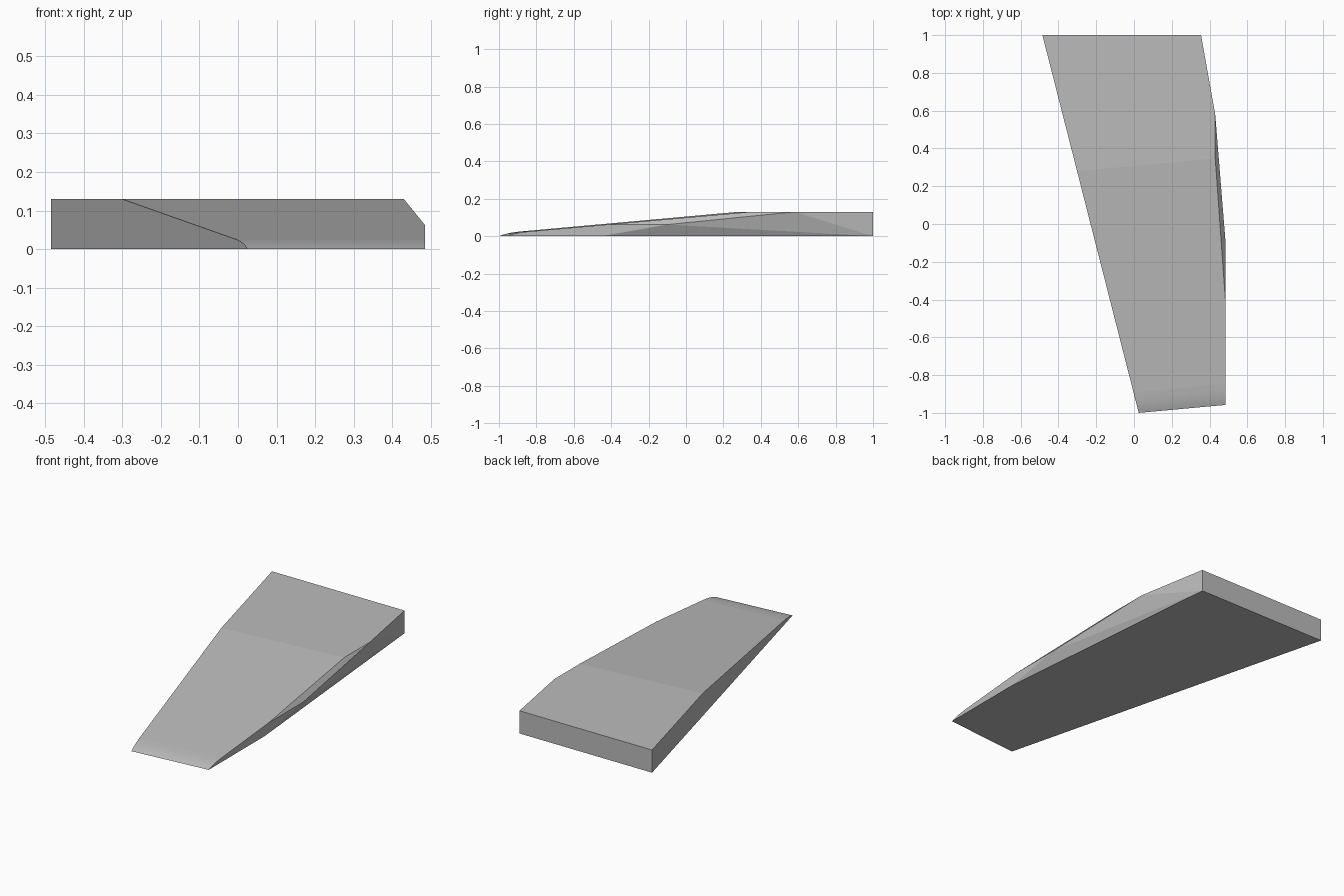
import bpy
import bmesh
from mathutils import Vector

cube = bpy.data.objects.get("Cube")
if cube:
    bpy.data.objects.remove(cube, do_unlink=True)

grey = bpy.data.materials.new("plain grey")
grey.use_nodes = True
colour = (0.5, 0.5, 0.5, 1)
grey.diffuse_color = colour
grey.node_tree.nodes["Principled BSDF"].inputs["Base Color"].default_value = colour

HEIGHT = 0.13
SIDE = 0.485                       # outer straight side
SKEW = 0.092                       # slant of the front edge and ramp crease
BACK_LEFT = Vector((-0.485, 1))    # ends of the long slanted side, in plan
FRONT_LEFT = Vector((0.025, -1))


def cross_row(y, z, right_x=SIDE):
    """Two ends of a line parallel to the front edge, starting on the slanted side."""
    t = (1 - y) / 2
    x = BACK_LEFT.lerp(FRONT_LEFT, t).x
    return [(x, y, z), (right_x, y + SKEW * (right_x - x), z)]


# rounded nose: setback from the front edge and height
nose = [(0, 0), (0.02, 0.0075), (0.045, 0.0145), (0.075, 0.02), (0.11, 0.0245)]
points = []
for setback, z in nose:
    points += cross_row(-1 + setback, z)

# ramp crease, level deck and back wall
points += cross_row(0.28, HEIGHT, 0.43)
points += [(0.43, 0.58, HEIGHT)]
for z in (0, HEIGHT):
    points += [(-0.485, 1, z), (0.355, 1, z)]

# chamfered side: lower ends of the bevel and the foot of the undercut
points += [(SIDE, -0.42, 0.062), (SIDE, -0.10, 0.062), (SIDE, -0.45, 0)]

bm = bmesh.new()
for p in points:
    bm.verts.new(p)
hull = bmesh.ops.convex_hull(bm, input=bm.verts)
loose = {g for g in hull["geom_interior"] + hull["geom_unused"]
         if isinstance(g, bmesh.types.BMVert) and g.is_valid}
bmesh.ops.delete(bm, geom=list(loose), context="VERTS")
bmesh.ops.dissolve_limit(bm, angle_limit=0.012, verts=bm.verts, edges=bm.edges)
bmesh.ops.recalc_face_normals(bm, faces=bm.faces)

# only the rounded nose is smooth
for face in bm.faces:
    face.smooth = face.normal.z > 0.8 and all(v.co.z < 0.03 for v in face.verts)

mesh = bpy.data.meshes.new("wedge_ramp")
bm.to_mesh(mesh)
bm.free()
mesh.materials.append(grey)
ramp = bpy.data.objects.new("wedge_ramp", mesh)
bpy.context.collection.objects.link(ramp)
